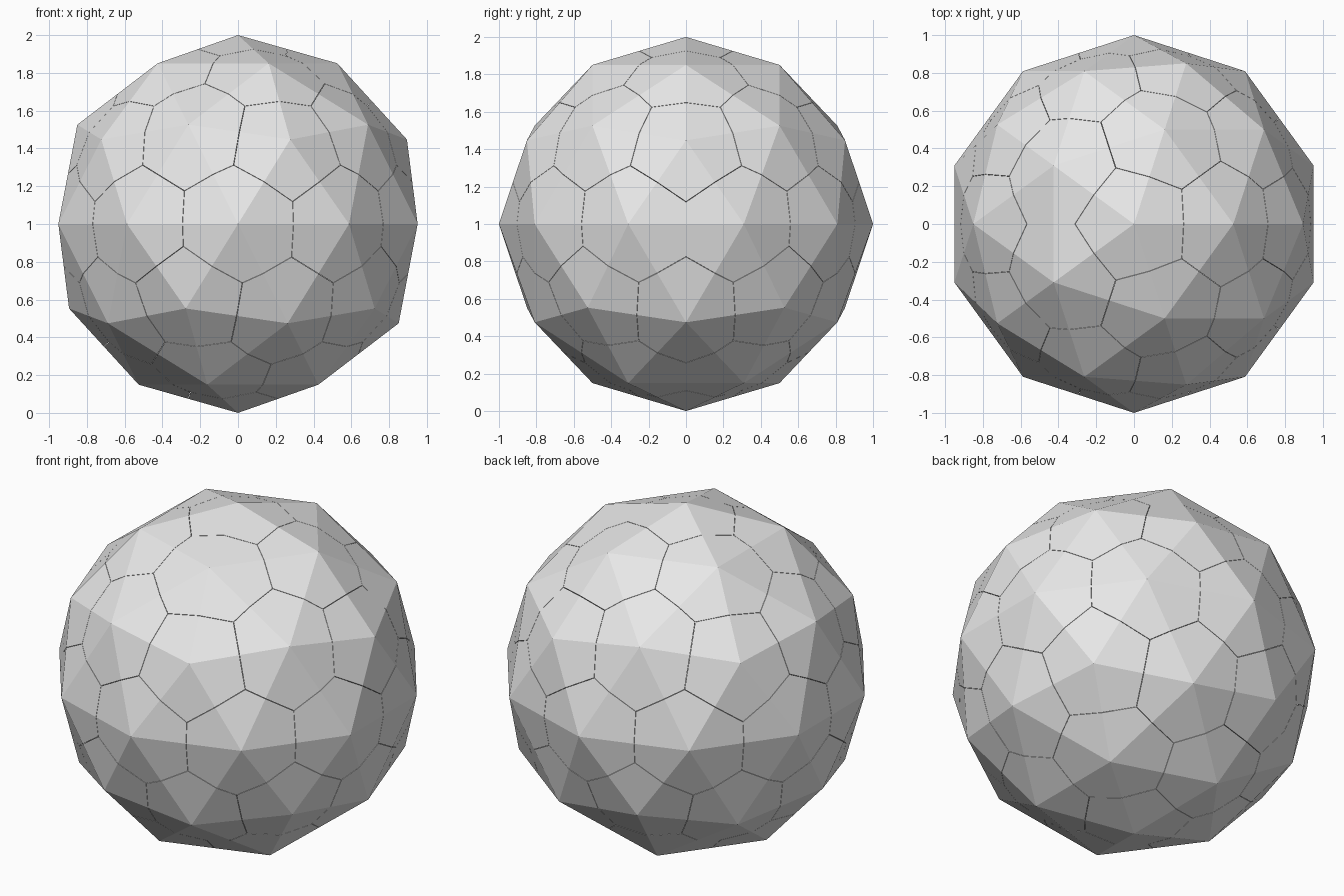
import bpy, bmesh
from mathutils import Vector

if "Cube" in bpy.data.objects:
    bpy.data.objects.remove(bpy.data.objects["Cube"])

GAP = 0.001      # half the width of the hairline seam between pieces
CENTRE = Vector((0, 0, 1))

grey = bpy.data.materials.new("light grey")
grey.diffuse_color = (0.8, 0.8, 0.8, 1)
grey.use_nodes = True
grey.node_tree.nodes["Principled BSDF"].inputs["Base Color"].default_value = grey.diffuse_color


def new_ball():
    bm = bmesh.new()
    bmesh.ops.create_icosphere(bm, subdivisions=2, radius=1.0)
    return bm


# Each vertex of the faceted ball is the seed of one wedge-shaped piece
ball = new_ball()
seeds = [(v.co.copy(), [e.other_vert(v).co.copy() for e in v.link_edges])
         for v in ball.verts]
ball.free()


def add_piece(seed, neighbours):
    bm = new_ball()
    # Trim the shell half way to every neighbouring seed
    for other in neighbours:
        normal = (other - seed).normalized()
        bmesh.ops.bisect_plane(
            bm, geom=bm.verts[:] + bm.edges[:] + bm.faces[:], dist=1e-6,
            plane_co=-normal * GAP, plane_no=normal, clear_outer=True)
    # Side walls run from the trimmed rim to the middle of the ball
    rim = [e for e in bm.edges if e.is_boundary]
    apex = bm.verts.new(seed * 0.004)
    for e in rim:
        bm.faces.new((e.verts[0], e.verts[1], apex))
    bmesh.ops.recalc_face_normals(bm, faces=bm.faces[:])
    bmesh.ops.translate(bm, verts=bm.verts[:], vec=CENTRE)

    name = "pentagon_piece" if len(neighbours) == 5 else "hexagon_piece"
    mesh = bpy.data.meshes.new(name)
    bm.to_mesh(mesh)
    bm.free()
    mesh.materials.append(grey)
    bpy.context.collection.objects.link(bpy.data.objects.new(name, mesh))


for seed, neighbours in seeds:
    add_piece(seed, neighbours)
